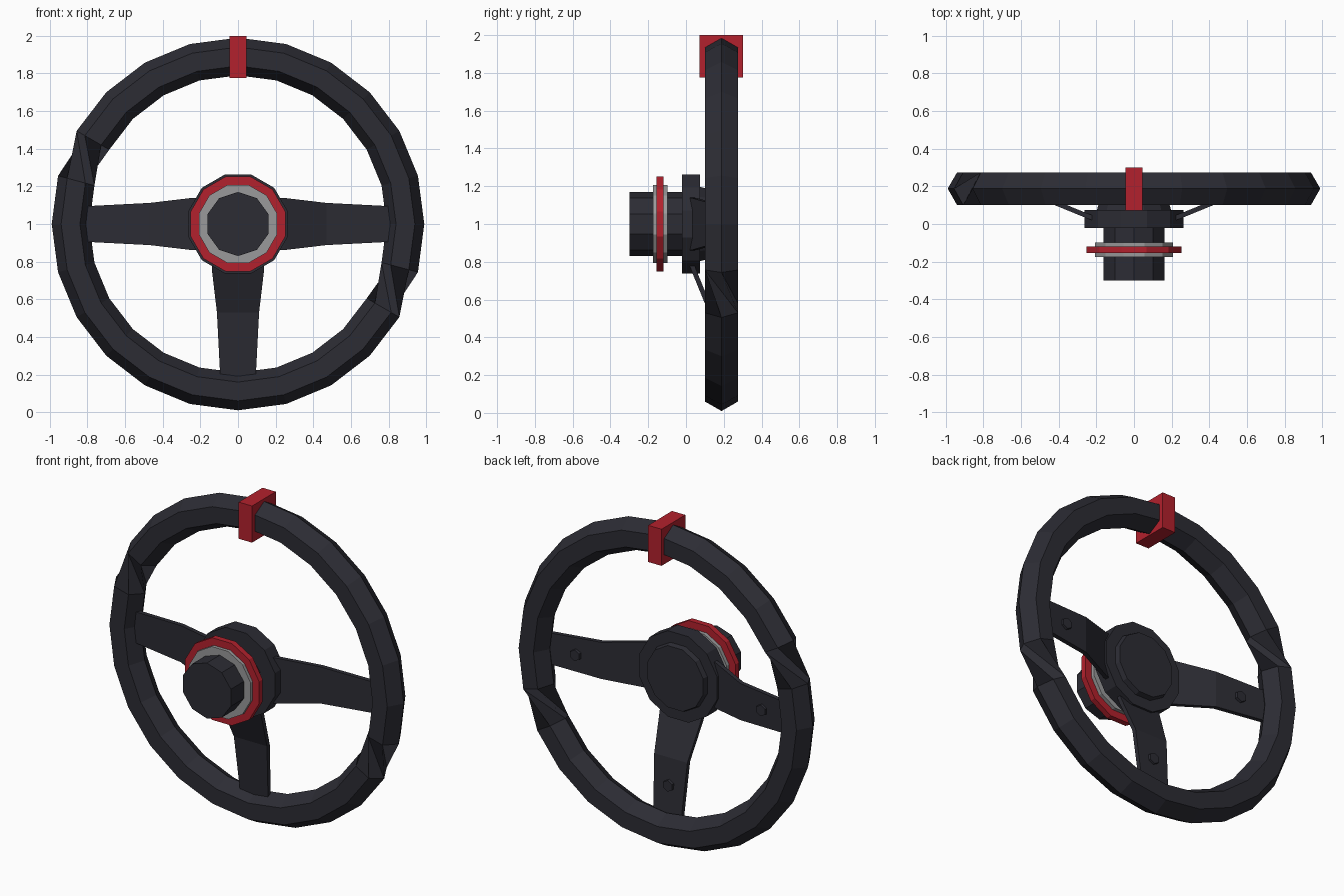
import bpy, math
from mathutils import Vector, Matrix

if "Cube" in bpy.data.objects:
    bpy.data.objects.remove(bpy.data.objects["Cube"])


def material(name, rgb):
    m = bpy.data.materials.new(name)
    m.diffuse_color = (*rgb, 1)
    m.use_nodes = True
    m.node_tree.nodes["Principled BSDF"].inputs["Base Color"].default_value = m.diffuse_color
    return m


DARK = material("charcoal", (0.025, 0.025, 0.034))
RED = material("red", (0.45, 0.015, 0.026))
GREY = material("grey", (0.32, 0.32, 0.325))
CZ = 1.0    # height of the wheel axis


def mesh_object(name, verts, faces, mat):
    me = bpy.data.meshes.new(name)
    me.from_pydata([tuple(v) for v in verts], [], faces)
    me.materials.append(mat)
    ob = bpy.data.objects.new(name, me)
    bpy.context.collection.objects.link(ob)
    bpy.context.view_layer.objects.active = ob
    bpy.ops.object.select_all(action='DESELECT')
    ob.select_set(True)
    bpy.ops.object.mode_set(mode='EDIT')
    bpy.ops.mesh.select_all(action='SELECT')
    bpy.ops.mesh.normals_make_consistent(inside=False)
    bpy.ops.object.mode_set(mode='OBJECT')
    return ob


def lathe(name, sides, rings, mat, start=0.0, x=0.0, z=CZ):
    """Faceted solid around the y axis; rings are (radius, y)."""
    verts, faces = [], []
    for r, y in rings:
        for i in range(sides):
            a = math.radians(start) + math.tau * i / sides
            verts.append((x + r * math.cos(a), y, z + r * math.sin(a)))
    for k in range(len(rings) - 1):
        for i in range(sides):
            j = (i + 1) % sides
            faces.append((k * sides + i, k * sides + j,
                          (k + 1) * sides + j, (k + 1) * sides + i))
    faces.append(tuple(range(sides)))
    last = (len(rings) - 1) * sides
    faces.append(tuple(range(last, last + sides)))
    return mesh_object(name, verts, faces, mat)


# Rim: hexagonal section, 24 segments, with two twisted joints
section = [(0.99, 0.188), (0.94, 0.10), (0.84, 0.10),
           (0.79, 0.188), (0.84, 0.275), (0.94, 0.275)]
verts, faces = [], []
for i in range(24):
    a = math.tau * i / 24
    verts += [(r * math.cos(a), y, CZ + r * math.sin(a)) for r, y in section]
for i in range(24):
    n = (i + 1) % 24
    twist = 2 if i in (10, 22) else 0
    for k in range(6):
        k2 = (k + 1) % 6
        faces.append((i * 6 + k, i * 6 + k2,
                      n * 6 + (k2 + twist) % 6, n * 6 + (k + twist) % 6))
mesh_object("rim", verts, faces, DARK)

# Red centre marker wrapped round the top of the rim
bpy.ops.mesh.primitive_cube_add(size=1, location=(0, 0.186, 1.888))
marker = bpy.context.object
marker.name = "top_marker"
marker.scale = (0.09, 0.23, 0.224)
marker.data.materials.append(RED)

# Hub, coloured rings and column stub
lathe("hub_plate", 12, [(0.272, -0.02), (0.272, 0.075)], DARK, 15)
lathe("hub_back_cap", 12, [(0.205, 0.07), (0.195, 0.105)], DARK, 15)
lathe("column_stub", 10, [(0.17, -0.30), (0.17, -0.01)], DARK, 90)
lathe("grey_collar", 12, [(0.215, -0.175), (0.215, -0.097)], GREY, 15)
lathe("red_ring", 12, [(0.26, -0.155), (0.26, -0.12)], RED, 15)

# Spokes: bent tapering plates with a hex bolt on the back
stations = [(0.20, 0.14, 0.012), (0.25, 0.138, 0.03),
            (0.47, 0.112, 0.12), (0.86, 0.092, 0.16)]
thick = 0.027
for name, ang in (("right", 0), ("left", 180), ("bottom", 270)):
    rot = Matrix.Rotation(-math.radians(ang), 3, 'Y')
    verts, faces = [], []
    for r, w, y in stations:
        for v, yy in ((w, y), (-w, y), (-w, y + thick), (w, y + thick)):
            verts.append(rot @ Vector((r, yy, v)) + Vector((0, 0, CZ)))
    for s in range(len(stations) - 1):
        for k in range(4):
            k2 = (k + 1) % 4
            faces.append((s * 4 + k, s * 4 + k2, s * 4 + 4 + k2, s * 4 + 4 + k))
    faces += [(0, 1, 2, 3), (12, 13, 14, 15)]
    mesh_object(name + "_spoke", verts, faces, DARK)
    p = rot @ Vector((0.63, 0, 0))
    lathe(name + "_bolt", 6, [(0.038, 0.15), (0.034, 0.178)], DARK, 30,
          p.x, CZ + p.z)
